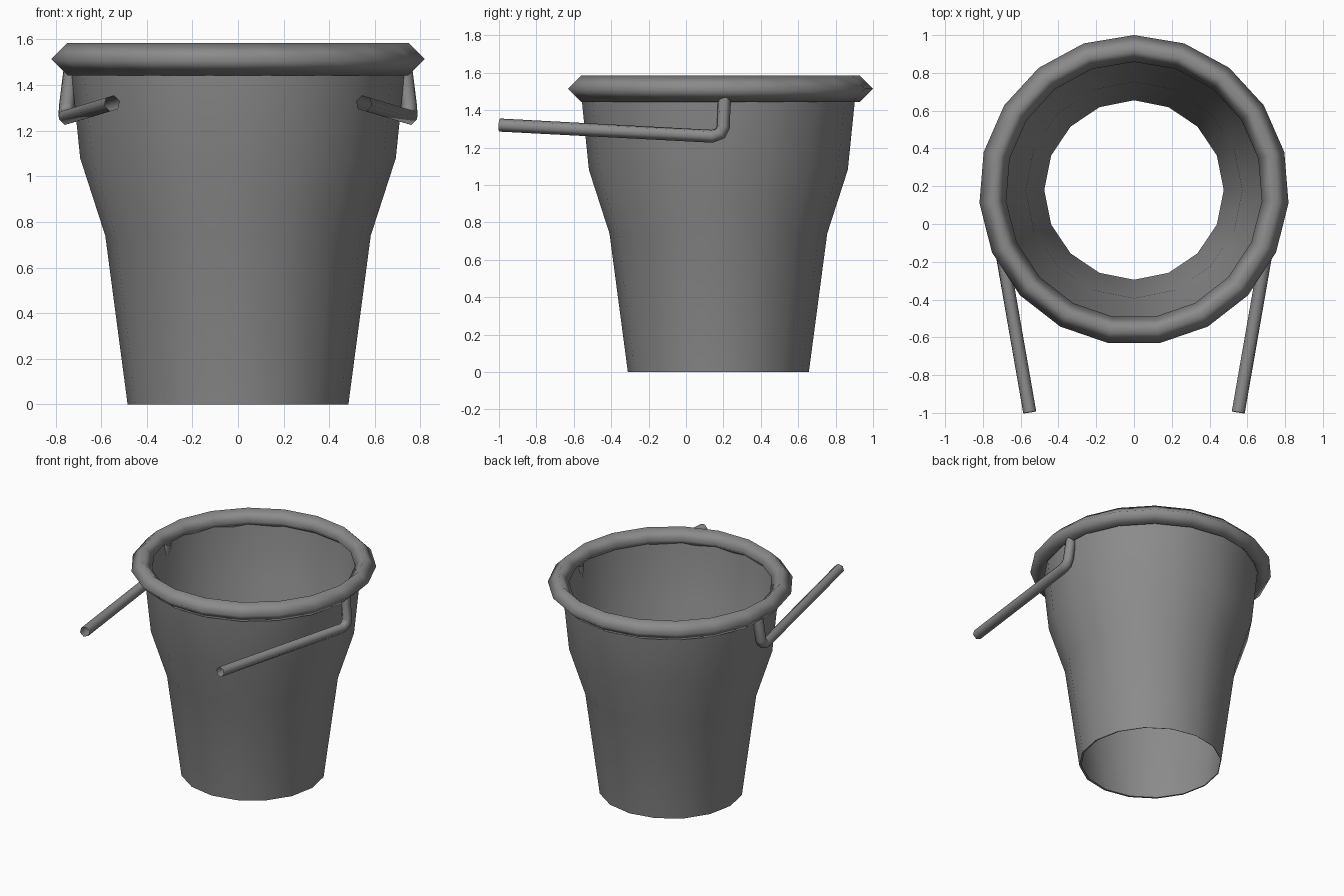
import bpy, bmesh
from math import sin, cos, tau

cube = bpy.data.objects.get("Cube")
if cube:
    bpy.data.objects.remove(cube, do_unlink=True)

grey = bpy.data.materials.new("dull grey metal")
grey.use_nodes = True
colour = (0.26, 0.26, 0.26, 1)
grey.diffuse_color = colour
grey.node_tree.nodes["Principled BSDF"].inputs["Base Color"].default_value = colour


def finish(obj, angle):
    bpy.ops.object.select_all(action='DESELECT')
    obj.select_set(True)
    bpy.context.view_layer.objects.active = obj
    bpy.ops.object.shade_smooth_by_angle(angle=angle)


def lathe(name, profile, sides, closed=False, angle=1.0):
    """Turn (radius, height, centre y) points round z, starting at the back."""
    bm = bmesh.new()
    rings = []
    for r, z, cy in profile:
        rings.append([bm.verts.new((r * sin(tau * i / sides),
                                    cy + r * cos(tau * i / sides), z))
                      for i in range(sides)])
    pairs = list(zip(rings, rings[1:]))
    if closed:
        pairs.append((rings[-1], rings[0]))
    for a, b in pairs:
        for i in range(sides):
            j = (i + 1) % sides
            bm.faces.new((a[i], b[i], b[j], a[j]))
    bmesh.ops.recalc_face_normals(bm, faces=bm.faces)
    mesh = bpy.data.meshes.new(name)
    bm.to_mesh(mesh)
    bm.free()
    mesh.materials.append(grey)
    obj = bpy.data.objects.new(name, mesh)
    bpy.context.collection.objects.link(obj)
    finish(obj, angle)
    return obj


# Thin flared wall, open at the bottom: outer skin up, inner skin back down
wall = [(0.484, 0), (0.582, 0.74), (0.692, 1.08), (0.735, 1.5)]
outer = [(r, z, 0.173) for r, z in wall]
inner = [(r - 0.009, z, 0.18) for r, z in reversed(wall)]
lathe("bucket_wall", outer + inner, 16, closed=True)

# Rolled rim with a diamond section
c, r, t, z = 0.179, 0.75, 0.071, 1.514
lathe("rim", [(r + t, z, c), (r, z + t, c), (r - t, z, c), (r, z - t, c)],
      19, closed=True, angle=1.75)

# Two bent handle rods, hooked under the rim and reaching forward
path = [(0.73, 0.205, 1.47), (0.75, 0.2, 1.31), (0.752, 0.185, 1.276),
        (0.75, 0.14, 1.26), (0.552, -0.997, 1.32)]
for side, sign in (("left", 1), ("right", -1)):
    curve = bpy.data.curves.new(side + "_handle_rod", 'CURVE')
    curve.dimensions = '3D'
    curve.bevel_depth = 0.036
    curve.bevel_resolution = 1
    spline = curve.splines.new('POLY')
    spline.points.add(len(path) - 1)
    for point, (x, y, z) in zip(spline.points, path):
        point.co = (sign * x, y, z, 1)
    curve.materials.append(grey)
    rod = bpy.data.objects.new(side + "_handle_rod", curve)
    bpy.context.collection.objects.link(rod)
    bpy.ops.object.select_all(action='DESELECT')
    rod.select_set(True)
    bpy.context.view_layer.objects.active = rod
    bpy.ops.object.convert(target='MESH')
    finish(bpy.context.view_layer.objects.active, 1.2)
